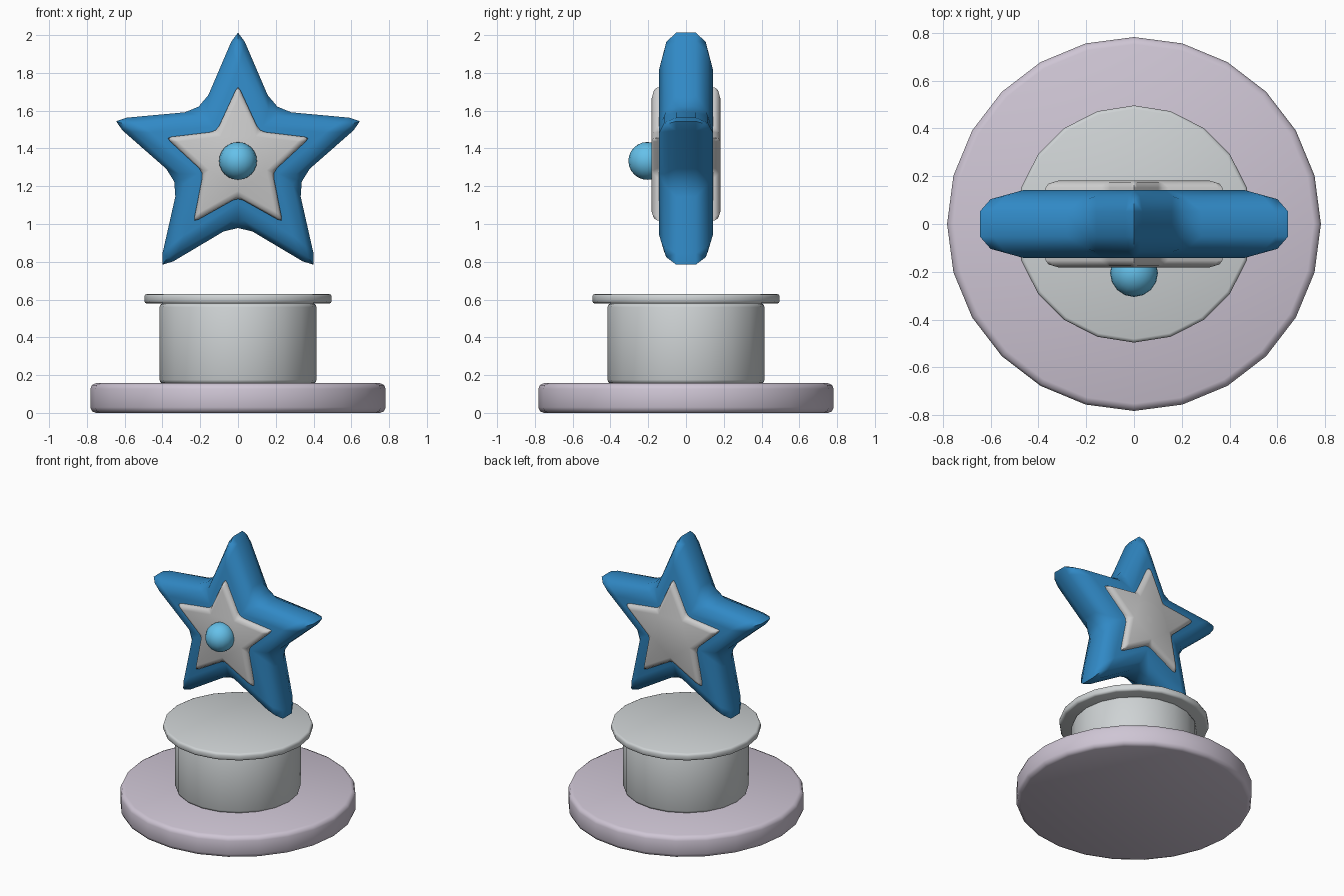
import bpy, bmesh
from math import sin, cos, pi, radians

if "Cube" in bpy.data.objects:
    bpy.data.objects.remove(bpy.data.objects["Cube"])

STAR_Z = 1.334


def material(name, rgb):
    m = bpy.data.materials.new(name)
    m.diffuse_color = (*rgb, 1)
    m.use_nodes = True
    m.node_tree.nodes["Principled BSDF"].inputs["Base Color"].default_value = m.diffuse_color
    return m


def finish(bm, name, mat=None, bevel=0, segments=2, angle=60):
    # Round every edge sharper than 30 degrees, then smooth-shade
    bmesh.ops.recalc_face_normals(bm, faces=bm.faces[:])
    if bevel:
        sharp = [e for e in bm.edges if e.calc_face_angle(0) > radians(30)]
        bmesh.ops.bevel(bm, geom=sharp, offset=bevel, offset_type='OFFSET',
                        segments=segments, profile=0.5, affect='EDGES', clamp_overlap=True)
    mesh = bpy.data.meshes.new(name)
    bm.to_mesh(mesh)
    bm.free()
    ob = bpy.data.objects.new(name, mesh)
    bpy.context.collection.objects.link(ob)
    if mat:
        mesh.materials.append(mat)
    bpy.ops.object.select_all(action='DESELECT')
    ob.select_set(True)
    bpy.context.view_layer.objects.active = ob
    bpy.ops.object.shade_smooth_by_angle(angle=radians(angle))
    return ob


def disc(name, radius, z0, z1, sides, bevel, mat=None):
    bm = bmesh.new()
    bmesh.ops.create_cone(bm, cap_ends=True, segments=sides, radius1=radius,
                          radius2=radius, depth=z1 - z0)
    bmesh.ops.translate(bm, verts=bm.verts, vec=(0, 0, (z0 + z1) / 2))
    return finish(bm, name, mat, bevel)


def star(name, outer, inner, half_depth, bevel, mat=None):
    # Five-pointed profile extruded along y
    bm = bmesh.new()
    verts = []
    for i in range(10):
        r = inner if i % 2 else outer
        a = i * pi / 5
        verts.append(bm.verts.new((r * sin(a), -half_depth, STAR_Z + r * cos(a))))
    face = bm.faces.new(verts)
    ext = bmesh.ops.extrude_face_region(bm, geom=[face], use_keep_orig=True)
    moved = [g for g in ext['geom'] if isinstance(g, bmesh.types.BMVert)]
    bmesh.ops.translate(bm, verts=moved, vec=(0, 2 * half_depth, 0))
    return finish(bm, name, mat, bevel)


lavender = material("lavender", (0.62, 0.56, 0.66))
silver = material("silver", (0.62, 0.65, 0.66))
blue = material("blue", (0.03, 0.25, 0.56))
white = material("white", (0.82, 0.82, 0.83))
sky = material("sky_blue", (0.13, 0.53, 0.82))

# Stand: wide plate, drum and thin cap
disc("base_plate", 0.782, 0.0, 0.157, 24, 0.03, lavender)
disc("drum", 0.416, 0.155, 0.58, 20, 0.02, silver)
disc("drum_cap", 0.496, 0.578, 0.63, 20, 0.015, silver)

# Floating star with a thinner inlay star showing on both faces
star("star", 0.714, 0.328, 0.142, 0.09, blue)
star("star_inlay", 0.402, 0.193, 0.182, 0.03, white)

# Ball on the front of the star
bm = bmesh.new()
bmesh.ops.create_uvsphere(bm, u_segments=16, v_segments=12, radius=0.1)
bmesh.ops.translate(bm, verts=bm.verts, vec=(0, -0.205, STAR_Z))
finish(bm, "front_ball", sky)
